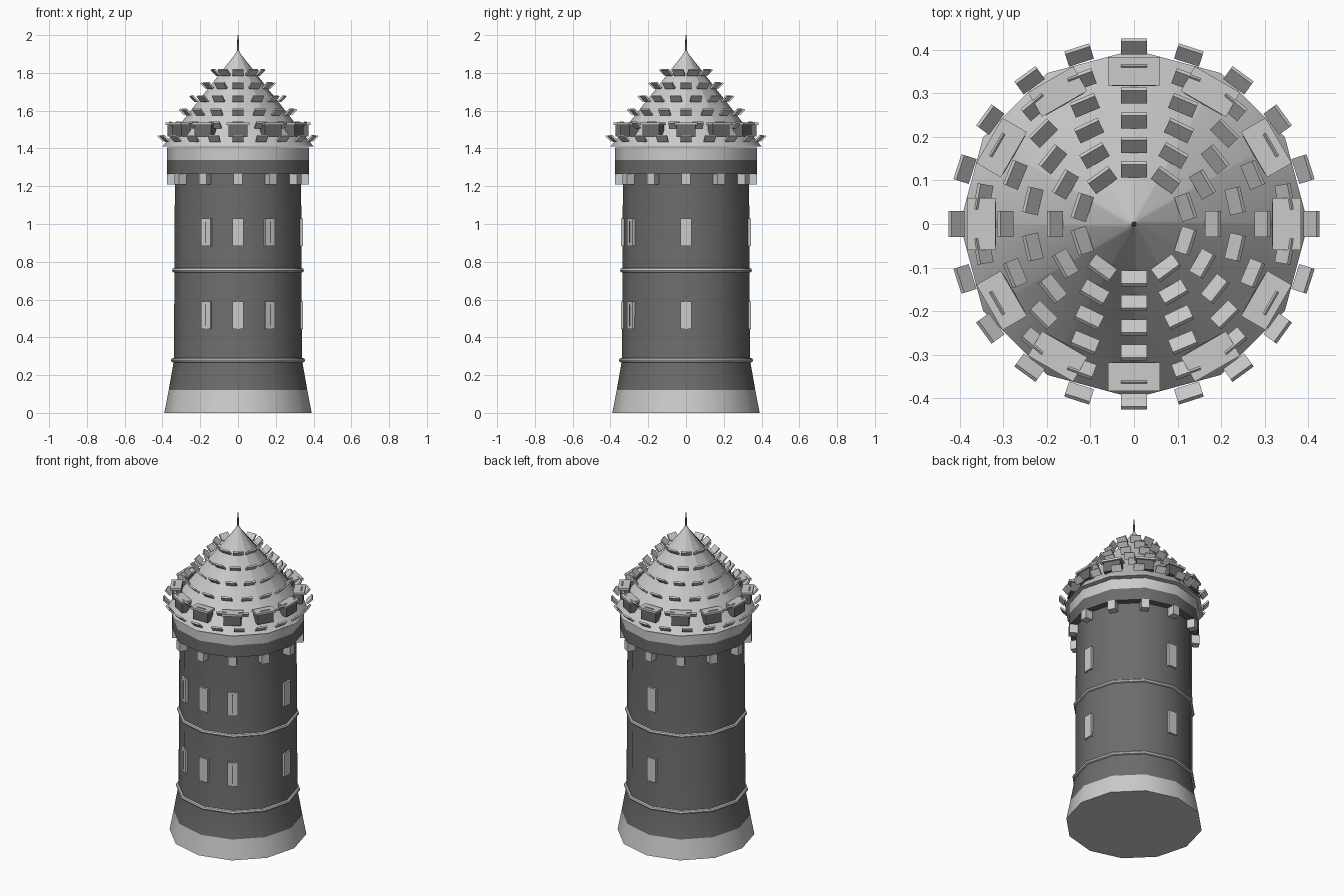
import bpy, bmesh, math
from mathutils import Matrix

SIDES = 12
cube = bpy.data.objects.get("Cube")
if cube:
    bpy.data.objects.remove(cube, do_unlink=True)


def material(name, grey):
    m = bpy.data.materials.new(name)
    m.use_nodes = True
    col = (grey, grey, grey, 1)
    m.diffuse_color = col
    m.node_tree.nodes["Principled BSDF"].inputs["Base Color"].default_value = col
    return m


LIGHT = material("light stone", 0.6)
DARK = material("dark stone", 0.15)


def finish(bm, name, mats, smooth=False):
    bmesh.ops.recalc_face_normals(bm, faces=bm.faces)
    me = bpy.data.meshes.new(name)
    bm.to_mesh(me)
    bm.free()
    ob = bpy.data.objects.new(name, me)
    bpy.context.collection.objects.link(ob)
    for m in mats:
        me.materials.append(m)
    if smooth:
        bpy.ops.object.select_all(action='DESELECT')
        ob.select_set(True)
        bpy.context.view_layer.objects.active = ob
        bpy.ops.object.shade_smooth_by_angle(angle=math.radians(42))
    return ob


def lathe(name, profile, mats, rule=None, closed=False):
    """Revolve (radius, height) points around z; open ends get caps."""
    bm = bmesh.new()
    rings = []
    for r, z in profile:
        rings.append([bm.verts.new((r * math.cos(math.tau * i / SIDES),
                                    r * math.sin(math.tau * i / SIDES), z))
                      for i in range(SIDES)])
    pairs = list(zip(rings, rings[1:]))
    if closed:
        pairs.append((rings[-1], rings[0]))
    else:
        bm.faces.new(rings[0])
        bm.faces.new(rings[-1])
    for a, b in pairs:
        for i in range(SIDES):
            j = (i + 1) % SIDES
            bm.faces.new((a[i], a[j], b[j], b[i]))
    if rule:
        for f in bm.faces:
            f.material_index = rule(f.calc_center_median().z)
    return finish(bm, name, mats, True)


def add_box(bm, angle, r, z, size, tilt=0):
    """Box at a compass angle; size is (radial, sideways, height)."""
    mat = (Matrix.Rotation(math.radians(angle), 4, 'Z')
           @ Matrix.Translation((r, 0, z))
           @ Matrix.Rotation(math.radians(-tilt), 4, 'Y')
           @ Matrix.Diagonal((*size, 1)))
    bmesh.ops.create_cube(bm, size=1, matrix=mat)


def box_ring(name, count, r, z, size, mat, tilt=0):
    bm = bmesh.new()
    for i in range(count):
        add_box(bm, 90 + 360 * i / count, r, z, size, tilt)
    return finish(bm, name, [mat])


# Tower: flared foot, dark shaft, overhanging parapet with a light rim
lathe("tower_wall",
      [(0.39, 0), (0.367, 0.12), (0.339, 0.28), (0.334, 1.265),
       (0.376, 1.265), (0.376, 1.34), (0.376, 1.405)],
      [LIGHT, DARK], lambda z: int(0.11 < z < 1.34))

# Round mouldings around the shaft
for name, r, z in (("lower_moulding", 0.343, 0.279), ("upper_moulding", 0.337, 0.755)):
    ring = [(r + 0.012 * math.cos(math.tau * k / 8), z + 0.012 * math.sin(math.tau * k / 8))
            for k in range(8)]
    lathe(name, ring, [LIGHT], closed=True)

# Corbels under the parapet
box_ring("corbels", 12, 0.35, 1.238, (0.05, 0.046, 0.056), LIGHT)

# Windows: three at the front, one at +x, one at the back
bm = bmesh.new()
slits = bmesh.new()
for z in (0.517, 0.957):
    for angle in (0, 90, 240, 270, 300):
        add_box(bm, angle, 0.327, z, (0.034, 0.058, 0.146))
        if angle in (240, 300):
            add_box(slits, angle, 0.3425, z, (0.007, 0.006, 0.115))
finish(bm, "windows", [LIGHT])
finish(slits, "window_slits", [DARK])

# Conical roof and spike
lathe("roof", [(0.4, 1.41), (0.016, 1.898), (0.005, 1.918)], [LIGHT])
lathe("spike", [(0.007, 1.9), (0.003, 2.0)], [DARK])

# Raised shingles, fewer in each higher row
for row in range(6):
    box_ring(f"shingle_row_{row + 1}", 20 - 2 * row, 0.408 - 0.0566 * row,
             1.453 + 0.07 * row, (0.042, 0.06, 0.01), LIGHT, tilt=45)

# Dormers: dark box with a light slab on top
box_ring("dormer_walls", 12, 0.345, 1.495, (0.056, 0.1, 0.064), DARK)
box_ring("dormer_slabs", 12, 0.351, 1.531, (0.065, 0.12, 0.013), LIGHT)
